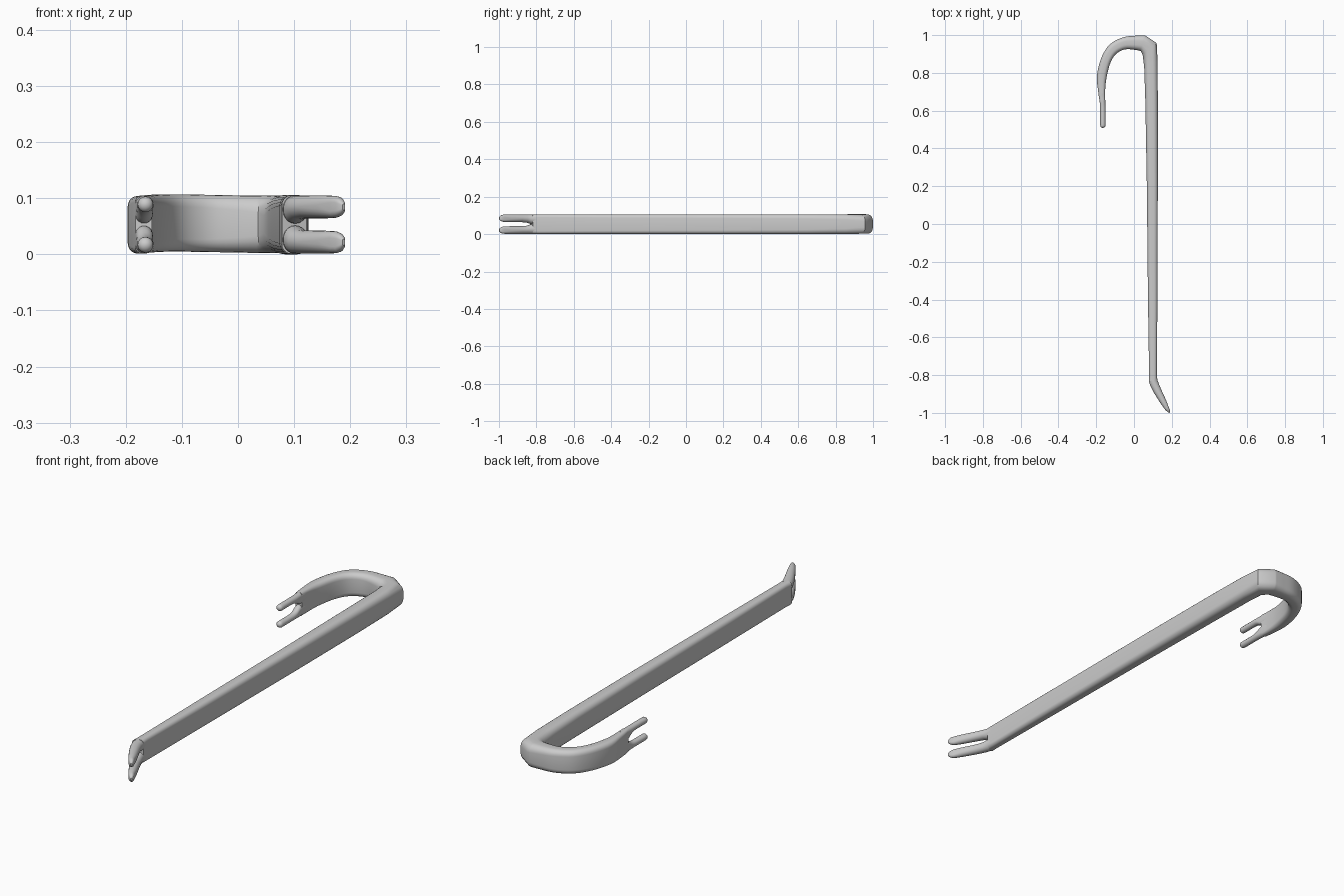
import bpy, bmesh, math
from mathutils import Vector

MID = 0.053  # mid-height of the bar


def section(st, rnd):
    """Rounded rectangle spanning two plan points and a z range."""
    x0, y0, x1, y1, z0, z1 = st
    a, b = Vector((x0, y0, 0)), Vector((x1, y1, 0))
    c, u = (a + b) / 2, (b - a).normalized()
    hw, hh = (b - a).length / 2, (z1 - z0) / 2
    r = rnd * 2 * min(hw, hh)
    pts = []
    for k, (sx, sz) in enumerate([(1, 1), (-1, 1), (-1, -1), (1, -1)]):
        for i in range(6):
            t = math.pi / 2 * (k + i / 5)
            pts.append(c + u * (sx * (hw - r) + r * math.cos(t))
                       + Vector((0, 0, (z0 + z1) / 2 + sz * (hh - r) + r * math.sin(t))))
    return pts


def smooth(sts, n=4):
    """Catmull-Rom resampling of stations."""
    out = []
    for i in range(len(sts) - 1):
        p = [sts[max(0, min(len(sts) - 1, i + k))] for k in (-1, 0, 1, 2)]
        for s in range(n):
            t = s / n
            out.append([0.5 * (2 * b + (c - a) * t + (2 * a - 5 * b + 4 * c - d) * t * t
                               + (3 * b - a - 3 * c + d) * t ** 3) for a, b, c, d in zip(*p)])
    return out + [list(sts[-1])]


def loft(name, sts, rnd):
    bm = bmesh.new()
    rings = [[bm.verts.new(p) for p in section(s, rnd)] for s in sts]
    for a, b in zip(rings, rings[1:]):
        for i in range(len(a)):
            j = (i + 1) % len(a)
            bm.faces.new((a[i], a[j], b[j], b[i]))
    bm.faces.new(rings[0])
    bm.faces.new(rings[-1])
    bmesh.ops.remove_doubles(bm, verts=bm.verts, dist=1e-5)
    bmesh.ops.recalc_face_normals(bm, faces=bm.faces)
    me = bpy.data.meshes.new(name)
    bm.to_mesh(me)
    bm.free()
    ob = bpy.data.objects.new(name, me)
    bpy.context.collection.objects.link(ob)
    bpy.context.view_layer.objects.active = ob
    ob.select_set(True)
    bpy.ops.object.shade_smooth_by_angle(angle=math.radians(35))
    ob.select_set(False)


def prongs(name, sts, rnd=0.5):
    """Lower prong plus its mirror about the bar's mid-height."""
    loft(name + "_lower", sts, rnd)
    loft(name + "_upper", [(*s[:4], 2 * MID - s[5], 2 * MID - s[4]) for s in sts], rnd)


# Shaft (inner xy, outer xy, z range), ending in the flat heel of the corner
shaft = [
    (0.078, -0.835, 0.122, -0.818, 0.001, 0.105),
    (0.080, -0.80, 0.121, -0.79, 0.001, 0.105),
    (0.074, -0.40, 0.124, -0.40, 0.001, 0.105),
    (0.068, 0.20, 0.126, 0.20, 0.000, 0.106),
    (0.060, 0.65, 0.126, 0.65, 0.000, 0.106),
    (0.054, 0.83, 0.125, 0.86, 0.001, 0.105),
    (0.046, 0.895, 0.120, 0.958, 0.002, 0.104),
]
# Curved hook
hook = [
    (0.036, 0.915, 0.058, 0.999, 0.002, 0.105),
    (0.005, 0.922, 0.010, 0.997, 0.003, 0.105),
    (-0.050, 0.924, -0.058, 0.988, 0.004, 0.106),
    (-0.098, 0.897, -0.128, 0.951, 0.005, 0.107),
    (-0.128, 0.845, -0.173, 0.880, 0.004, 0.106),
    (-0.147, 0.765, -0.196, 0.785, 0.002, 0.104),
    (-0.153, 0.700, -0.190, 0.705, 0.001, 0.104),
    (-0.153, 0.655, -0.183, 0.655, 0.002, 0.104),
]
loft("shaft_and_hook", shaft + smooth(hook), 0.36)

# Hook claw: round rods with domed tips
claw = smooth([
    (-0.153, 0.690, -0.188, 0.690, 0.001, 0.052),
    (-0.152, 0.650, -0.182, 0.650, 0.002, 0.050),
    (-0.151, 0.620, -0.180, 0.620, 0.003, 0.036),
    (-0.151, 0.590, -0.179, 0.590, 0.003, 0.031),
    (-0.151, 0.522, -0.179, 0.522, 0.003, 0.031),
])
for t in (0.35, 0.7, 1.05, 1.4):
    r, y = 0.014 * math.cos(t), 0.522 - 0.013 * math.sin(t)
    claw.append((-0.165 + r, y, -0.165 - r, y, 0.017 - r, 0.017 + r))
prongs("hook_claw", claw)

# Foot claw: bent wedge prongs, flattening to rounded tips
prongs("foot_claw", [
    (0.079, -0.815, 0.121, -0.80, 0.001, 0.052),
    (0.081, -0.842, 0.124, -0.825, 0.001, 0.051),
    (0.089, -0.862, 0.131, -0.845, 0.001, 0.044),
    (0.105, -0.893, 0.143, -0.874, 0.001, 0.042),
    (0.141, -0.950, 0.171, -0.935, 0.001, 0.042),
    (0.163, -0.981, 0.184, -0.970, 0.002, 0.041),
    (0.172, -0.990, 0.189, -0.981, 0.004, 0.038),
    (0.180, -0.997, 0.191, -0.991, 0.010, 0.033),
    (0.186, -1.000, 0.191, -0.997, 0.016, 0.027),
])
